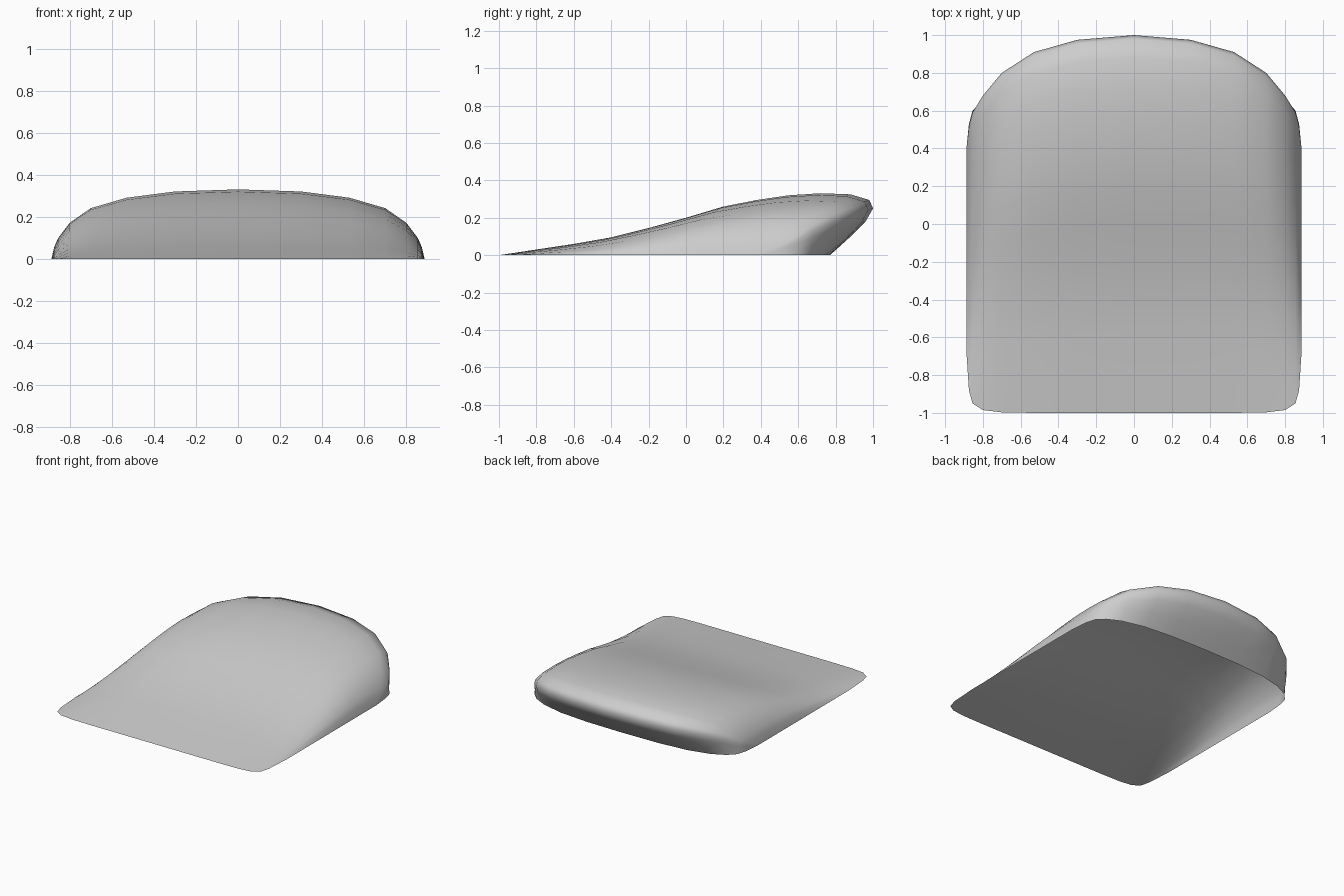
import bpy
import bmesh

cube = bpy.data.objects.get("Cube")
if cube:
    bpy.data.objects.remove(cube, do_unlink=True)

# Flat grey for the whole body
GREY = (0.61, 0.61, 0.61, 1)
grey = bpy.data.materials.new("mid grey")
grey.use_nodes = True
grey.diffuse_color = GREY
grey.node_tree.nodes["Principled BSDF"].inputs["Base Color"].default_value = GREY

# Centre profile (y, z): front lip, over the crown, around the rear rim, down to the base
top = [(-1, 0), (-.8, .03), (-.6, .06), (-.4, .095), (-.2, .145), (0, .2),
       (.2, .26), (.38, .295), (.55, .32), (.72, .331), (.88, .325), (.98, .295), (1, .25)]
rear = [(.96, .18), (.87, .09), (.77, 0)]

# Lengthwise ribs: x, height factor, front y, rim y, rear base y
ribs = [(0, 1, -1, 1, .77), (.3, .97, -1, .975, .765), (.53, .88, -1, .91, .745),
        (.7, .73, -.997, .8, .705), (.8, .52, -.985, .68, .655), (.855, .3, -.95, .59, .6),
        (.874, .17, -.88, .515, .53), (.887, 0, -.68, .4, .4)]


def rib_points(x, height, front, rim, base):
    points = []
    for y, z in top:
        points.append((x, front + (rim - front) * (y + 1) / 2, z * height))
    for y, z in rear:
        points.append((x, base + (rim - base) * (y - .77) / .23, z * height))
    return points


# Thin open shell: curved top and undercut rear wall, hollow underneath
bm = bmesh.new()
mirrored = [(-r[0],) + r[1:] for r in reversed(ribs[1:])]
rows = [[bm.verts.new(p) for p in rib_points(*r)] for r in mirrored + ribs]
for a, b in zip(rows, rows[1:]):
    for i in range(len(a) - 1):
        bm.faces.new((a[i], b[i], b[i + 1], a[i + 1])).smooth = True

# Close the rear corners where the rim meets the base
bmesh.ops.remove_doubles(bm, verts=bm.verts, dist=0.0005)

mesh = bpy.data.meshes.new("wedge_shell")
bm.to_mesh(mesh)
bm.free()
mesh.materials.append(grey)
shell = bpy.data.objects.new("wedge_shell", mesh)
bpy.context.collection.objects.link(shell)
